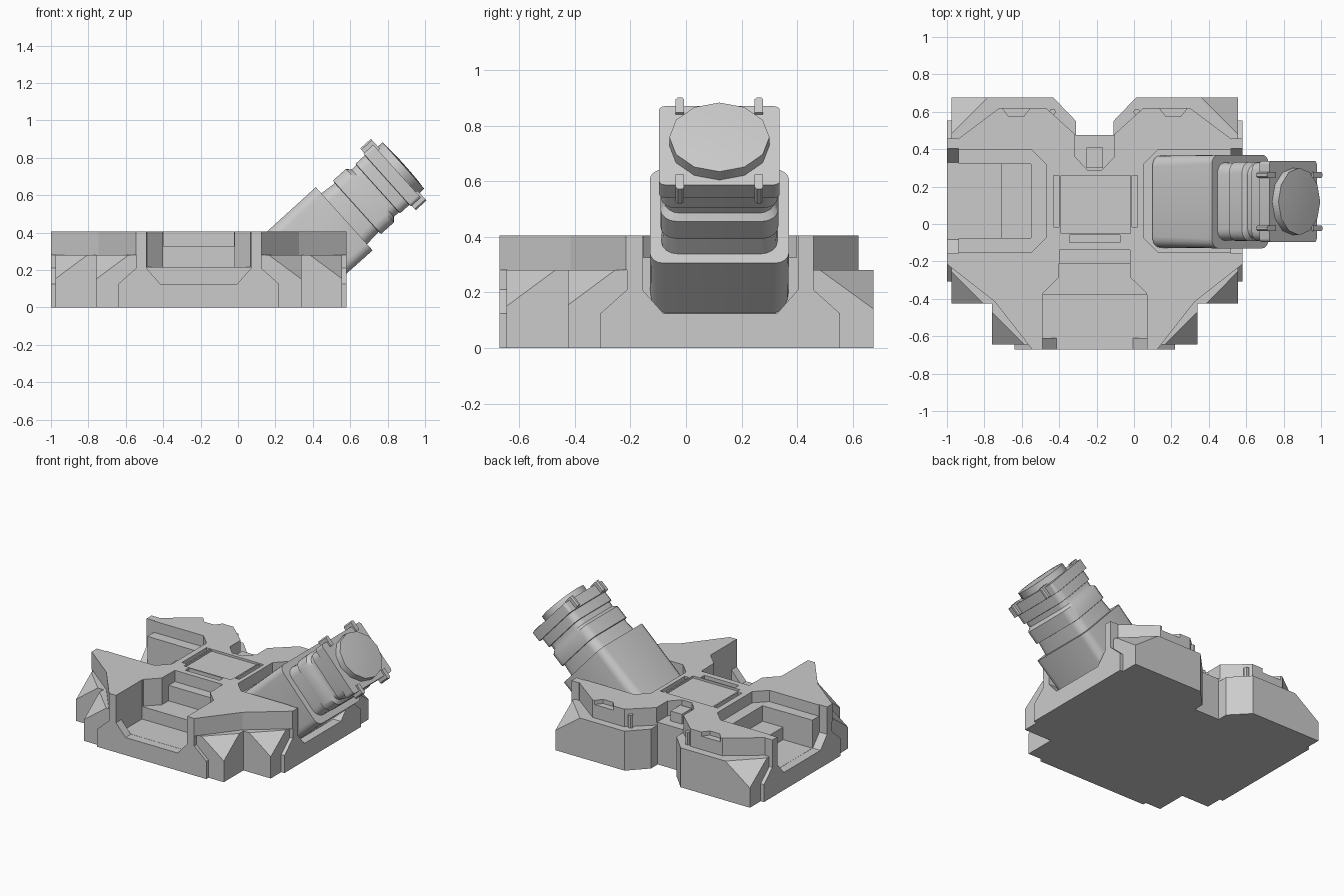
import bpy, bmesh, math
from mathutils import Matrix, Vector

if "Cube" in bpy.data.objects:
    bpy.data.objects.remove(bpy.data.objects["Cube"])

CX, CY = -0.21, 0.123         # centre of the base in x, centre of side bays in y
BASE = Matrix.Translation((CX, 0, 0))
UPRIGHT = Matrix(((1, 0, 0, 0), (0, 0, 1, 0), (0, 1, 0, 0), (0, 0, 0, 1)))
# Local frames of the three bays: x across, y inward, z up
BAYS = {
    "front": Matrix.Translation((CX, -0.67, 0)),
    "left": Matrix.Translation((-1.0, CY, 0)) @ Matrix.Rotation(-math.pi / 2, 4, 'Z'),
    "right": Matrix.Translation((0.58, CY, 0)) @ Matrix.Rotation(math.pi / 2, 4, 'Z'),
}


def sym(half):
    return half + [(-x, y) for x, y in reversed(half)]


def finish(name, bm):
    bmesh.ops.recalc_face_normals(bm, faces=bm.faces)
    me = bpy.data.meshes.new(name)
    bm.to_mesh(me)
    bm.free()
    ob = bpy.data.objects.new(name, me)
    bpy.context.collection.objects.link(ob)
    return ob


def loft(name, rings, m, planes=()):
    """Skin a stack of equal-count rings, then trim by planes (co, normal)."""
    bm = bmesh.new()
    vs = [[bm.verts.new(m @ Vector(p)) for p in r] for r in rings]
    n = len(vs[0])
    for a, b in zip(vs, vs[1:]):
        for i in range(n):
            j = (i + 1) % n
            bm.faces.new((a[i], a[j], b[j], b[i]))
    bm.faces.new(vs[0][::-1])
    bm.faces.new(vs[-1])
    bmesh.ops.recalc_face_normals(bm, faces=bm.faces)
    for co, no in planes:
        bmesh.ops.bisect_plane(bm, geom=bm.verts[:] + bm.edges[:] + bm.faces[:],
                               plane_co=co, plane_no=no, clear_outer=True)
        bmesh.ops.holes_fill(bm, edges=[e for e in bm.edges if e.is_boundary], sides=0)
    return finish(name, bm)


def prism(name, pts, lo, hi, m=BASE, planes=()):
    return loft(name, [[(x, y, z) for x, y in pts] for z in (lo, hi)], m, planes)


def rect(x0, x1, y0, y1):
    return [(x0, y0), (x1, y0), (x1, y1), (x0, y1)]


def cut(ob, cutters):
    bpy.context.view_layer.objects.active = ob
    for c in cutters:
        mod = ob.modifiers.new("cut", 'BOOLEAN')
        mod.operation, mod.solver, mod.object = 'DIFFERENCE', 'EXACT', c
        bpy.ops.object.modifier_apply(modifier=mod.name)


# Lower body with sloped corners
slopes = []
for s in (1, -1):
    slopes.append(((CX + s * 1.02, 0, 0.28), (s * 0.74, -0.74, 1)))
    slopes.append(((CX + s * 1.247, 0, 0.28), (s * 0.725, 0.725, 1)))
lower = prism("lower_body", sym([(0.55, -0.645), (0.55, -0.425), (0.765, -0.425), (0.765, 0.675),
                                 (0.22, 0.675), (0.1, 0.55), (0.1, 0.475)]), 0, 0.28, BASE, slopes)

# Top deck
deck = prism("top_deck", sym([(0.335, -0.67), (0.535, -0.415), (0.79, -0.215), (0.79, 0.455),
                              (0.73, 0.455), (0.51, 0.62), (0.26, 0.62), (0.1, 0.475)]), 0.28, 0.405)

# Face plates framing the three bays
plates = {k: prism(k + "_plate", sym([(0.43, 0), (0.43, 0.125), (0.335, 0.21), (0.335, 0.405)]),
                   0, 0.06, m @ UPRIGHT) for k, m in BAYS.items()}

# Bay cutters: sloped mouth through the plate, trough, middle step, upper shelf
all_cutters, low_cutters = [], []
for k, m in BAYS.items():
    mouth = prism("cut_mouth", sym([(0.205, 0.125), (0.28, 0.21), (0.28, 0.5)]),
                  -0.05, 0.061, m @ UPRIGHT)
    if k == "front":
        trough = prism("cut_trough", rect(-0.279, 0.279, 0.058, 0.29), 0.126, 0.51, m)
        step = prism("cut_step", sym([(0.276, 0.25), (0.276, 0.30), (0.19, 0.385), (0.19, 0.46)]),
                     0.215, 0.52, m)
        shelf = prism("cut_shelf", rect(-0.188, 0.188, 0.40, 0.53), 0.325, 0.54, m)
    else:
        trough = prism("cut_trough", rect(-0.2, 0.2, 0.05, 0.29), 0.126, 0.51, m)
        step = prism("cut_step", rect(-0.198, 0.198, 0.25, 0.45), 0.215, 0.52, m)
        shelf = prism("cut_shelf", sym([(0.275, 0.05), (0.275, 0.45), (0.195, 0.53)]),
                      0.325, 0.54, m)
    cut(plates[k], [mouth])
    low_cutters += [mouth, trough, step]
    all_cutters += [mouth, trough, step, shelf]

# Deck details: sunken centre, narrow slots, rear notch and rear scoops
details = [
    prism("cut_centre", rect(-0.18, 0.19, -0.05, 0.26), 0.39, 0.5),
    prism("cut_slot", rect(-0.135, 0.135, -0.10, -0.06), 0.35, 0.5),
    prism("cut_slot", rect(-0.22, -0.19, -0.015, 0.26), 0.35, 0.5),
    prism("cut_slot", rect(0.2, 0.23, -0.015, 0.26), 0.35, 0.5),
    prism("cut_rear", sym([(0.04, 0.29), (0.105, 0.36), (0.105, 0.5)]), 0.3, 0.5),
]
for s in (1, -1):
    details.append(prism("cut_scoop", [(s * x, y) for x, y in
                   [(0.33, 0.64), (0.38, 0.575), (0.46, 0.575), (0.51, 0.64)]], 0.375, 0.5))

cut(lower, low_cutters)
cut(deck, all_cutters + details)
for c in set(all_cutters + details):
    bpy.data.objects.remove(c)

# Small rear catch and pins
prism("rear_catch", rect(-0.045, 0.045, 0.30, 0.41), 0.29, 0.37)
for s in (1, -1):
    prism("rear_pin", [(s * 0.225 + 0.018 * math.cos(a * math.pi / 3),
                        0.6 + 0.018 * math.sin(a * math.pi / 3)) for a in range(6)], 0.27, 0.37)

# Tilted barrel: local x is across, y is up-normal, z is along the axis
T = math.radians(42)
c, s = math.cos(T), math.sin(T)
AXIS = Matrix(((0, -s, c, 0.568), (1, 0, 0, 0.12), (0, c, s, 0.474), (0, 0, 0, 1)))


def round_rect(t, hx, hy, r, seg=5):
    pts = []
    for q, (sx, sy) in enumerate([(1, 1), (-1, 1), (-1, -1), (1, -1)]):
        for i in range(seg):
            a = (q + i / (seg - 1)) * math.pi / 2
            pts.append((sx * (hx - r) + r * math.cos(a), sy * (hy - r) + r * math.sin(a), t))
    return pts


smooth = []
smooth.append(loft("barrel_body", [round_rect(-0.43, 0.247, 0.225, 0.06),
                                   round_rect(0.0, 0.25, 0.227, 0.05)],
                   AXIS, [((0, 0, 0.12), (0, 0, -1))]))
smooth.append(loft("barrel_rings", [round_rect(*p) for p in [
    (-0.03, 0.21, 0.185, 0.06), (0.09, 0.205, 0.175, 0.06), (0.092, 0.212, 0.192, 0.06),
    (0.185, 0.212, 0.192, 0.06), (0.205, 0.2, 0.17, 0.06), (0.24, 0.2, 0.17, 0.06),
    (0.242, 0.21, 0.178, 0.05), (0.308, 0.21, 0.178, 0.05), (0.31, 0.217, 0.19, 0.02),
    (0.38, 0.217, 0.19, 0.02)]], AXIS))


def ellipse(t, k):
    return [(0.18 * k * math.cos(i * math.pi / 6), 0.167 * k * math.sin(i * math.pi / 6), t)
            for i in range(12)]


smooth.append(loft("barrel_end_cap", [ellipse(0.37, 1), ellipse(0.425, 1), ellipse(0.43, 0.6),
                                      ellipse(0.432, 0.2)], AXIS))
for side in (1, -1):
    for up in (1, -1):
        prism("barrel_lug", [(side * 0.142 + x, up * y) for x, y in
                             [(-0.015, 0.15), (0.015, 0.15), (0.015, 0.213), (0.007, 0.222),
                              (-0.007, 0.222), (-0.015, 0.213)]], 0.315, 0.392, AXIS)

# Smooth shading on the barrel
for ob in bpy.data.objects:
    ob.select_set(ob in smooth)
bpy.context.view_layer.objects.active = smooth[0]
bpy.ops.object.shade_smooth_by_angle(angle=math.radians(35))
